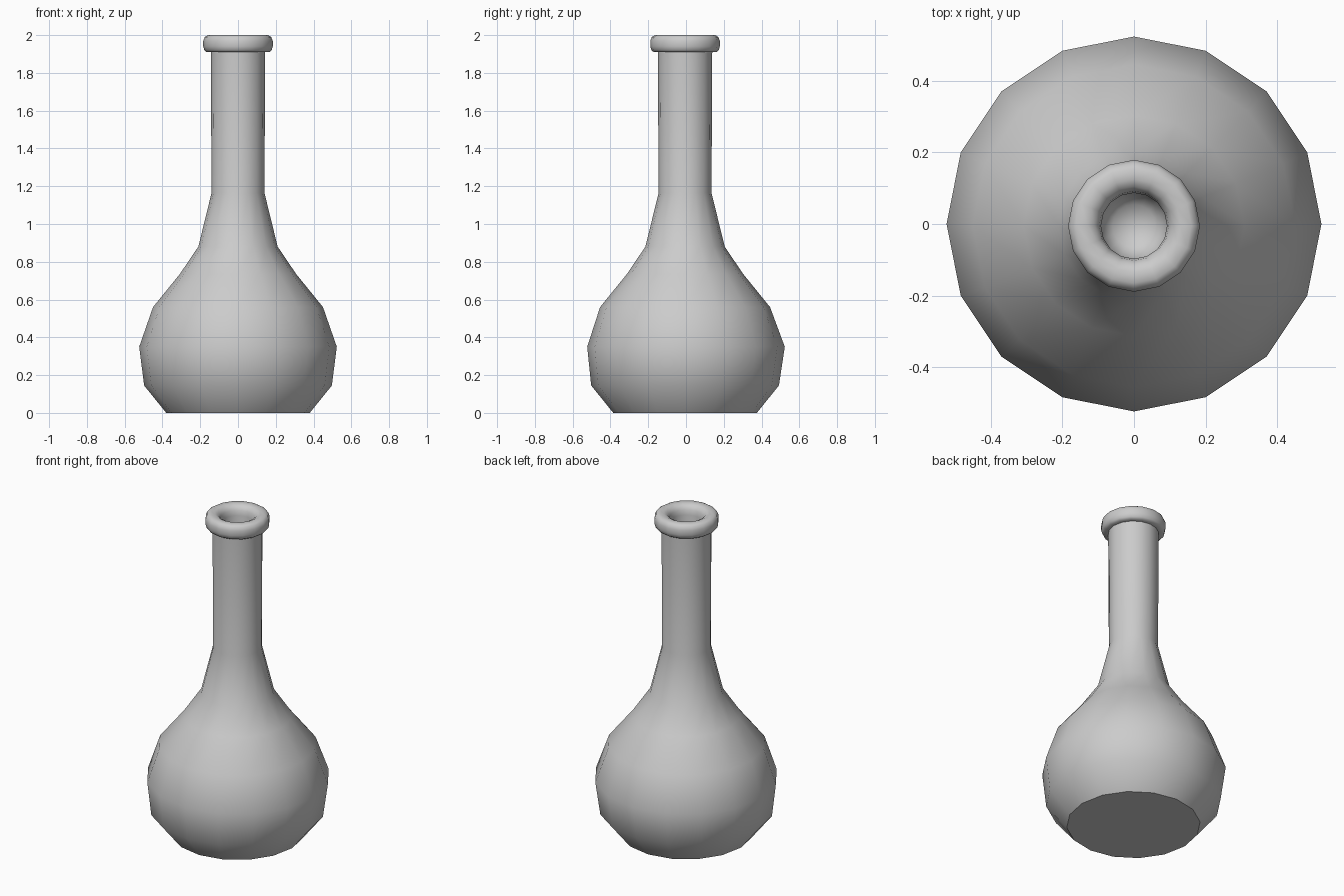
import bpy, bmesh, math

if "Cube" in bpy.data.objects:
    bpy.data.objects.remove(bpy.data.objects["Cube"])

SIDES = 16
SHIFT_Y = -0.005  # everything but the widest ring sits slightly forward


def lathe(name, profile):
    """Revolve (radius, height) points around z; radius 0 closes to a point."""
    bm = bmesh.new()
    rings = []
    for r, z in profile:
        dy = 0.0 if r > 0.51 else SHIFT_Y
        if r == 0:
            rings.append([bm.verts.new((0, dy, z))] * SIDES)
        else:
            rings.append([bm.verts.new((r * math.cos(2 * math.pi * i / SIDES),
                                        r * math.sin(2 * math.pi * i / SIDES) + dy, z))
                          for i in range(SIDES)])
    for a, b in zip(rings, rings[1:]):
        for i in range(SIDES):
            j = (i + 1) % SIDES
            corners = list(dict.fromkeys((a[i], a[j], b[j], b[i])))
            bm.faces.new(corners)
    bmesh.ops.recalc_face_normals(bm, faces=bm.faces)
    mesh = bpy.data.meshes.new(name)
    bm.to_mesh(mesh)
    bm.free()
    obj = bpy.data.objects.new(name, mesh)
    bpy.context.collection.objects.link(obj)
    bpy.ops.object.select_all(action='DESELECT')
    obj.select_set(True)
    bpy.context.view_layer.objects.active = obj
    bpy.ops.object.shade_smooth_by_angle(angle=math.radians(46))
    return obj


base = [(0, 0), (0.38, 0)]
bulb = [(0.497, 0.145), (0.523, 0.35), (0.45, 0.56), (0.308, 0.735), (0.21, 0.88)]
neck = [(0.14, 1.165), (0.144, 1.91)]
# Rounded lip rolling over into the bore
lip = [(0.166, 1.91), (0.178, 1.92), (0.184, 1.94), (0.184, 1.97), (0.176, 1.99),
       (0.16, 2.0), (0.13, 2.0), (0.11, 1.99), (0.097, 1.97), (0.092, 1.94)]
bore = [(0.092, 1.22), (0.06, 1.18), (0, 1.165)]

lathe("bottle", base + bulb + neck + lip + bore)
